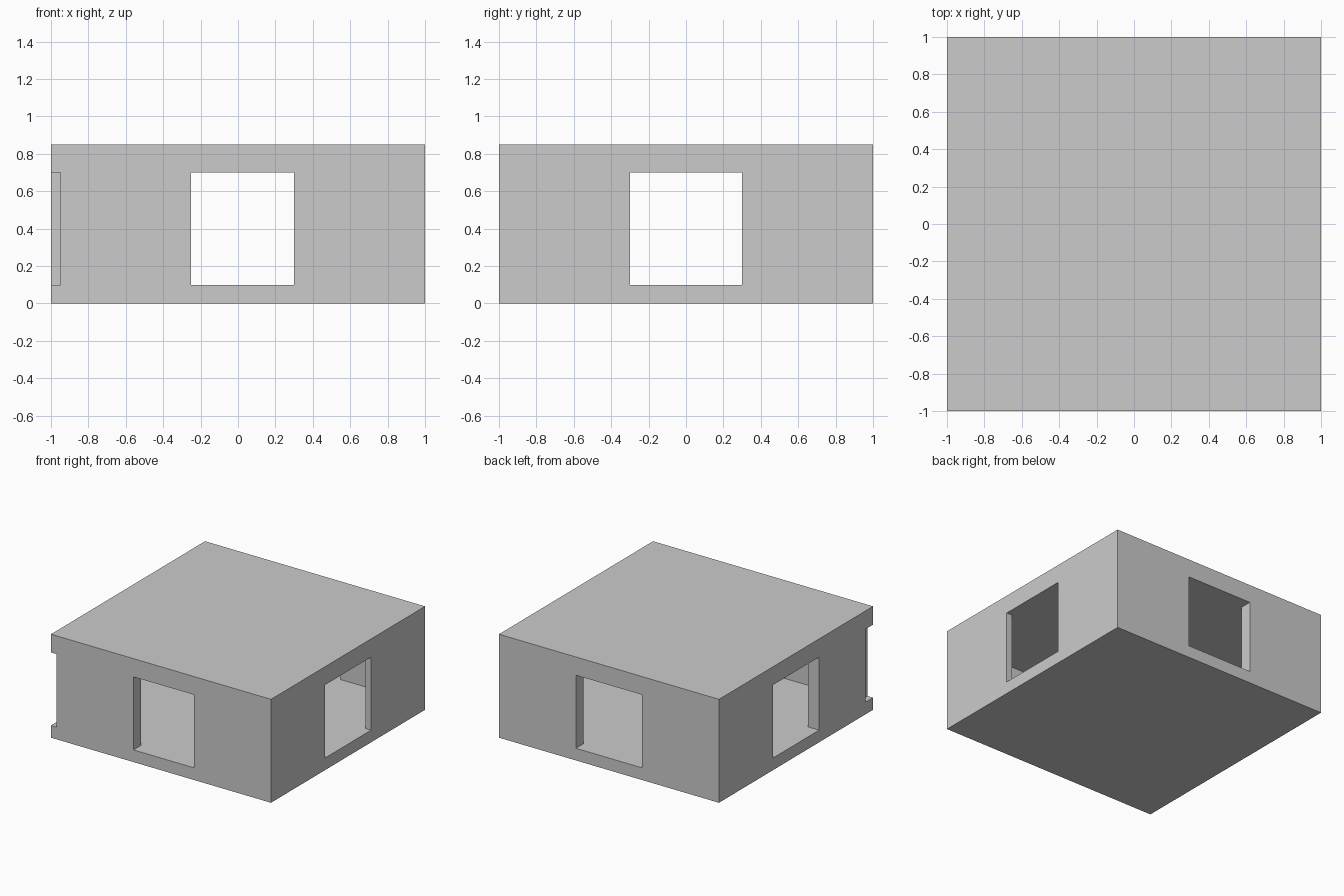
import bpy
import bmesh
from mathutils import Matrix, Vector

if "Cube" in bpy.data.objects:
    bpy.data.objects.remove(bpy.data.objects["Cube"])


def box(name, lo, hi):
    """Axis-aligned box between two corners."""
    lo, hi = Vector(lo), Vector(hi)
    bm = bmesh.new()
    bmesh.ops.create_cube(bm, size=1, matrix=Matrix.Diagonal((*(hi - lo), 1)))
    mesh = bpy.data.meshes.new(name)
    bm.to_mesh(mesh)
    bm.free()
    obj = bpy.data.objects.new(name, mesh)
    obj.location = (lo + hi) / 2
    bpy.context.collection.objects.link(obj)
    return obj


FLOOR, CEILING, TOP = 0.10, 0.70, 0.85

# Slabs
box("floor_slab", (-1, -1, 0), (1, 1, FLOOR))
box("roof_slab", (-1, -1, CEILING), (1, 1, TOP))

# Wall panels either side of each opening: (x0, x1, y0, y1)
panels = {
    "front_wall_left": (-0.95, -0.25, -1.0, -0.9),  # offset, leaves a corner notch
    "front_wall_right": (0.30, 0.95, -1.0, -0.9),
    "back_wall_left": (-0.90, -0.30, 0.9, 1.0),
    "back_wall_right": (0.30, 0.95, 0.9, 1.0),
    "left_wall_front": (-1.0, -0.9, -0.9, -0.3),
    "left_wall_back": (-1.0, -0.9, 0.3, 1.0),
    "right_wall_front": (0.95, 1.0, -1.0, -0.3),
    "right_wall_back": (0.95, 1.0, 0.3, 1.0),
}
for name, (x0, x1, y0, y1) in panels.items():
    box(name, (x0, y0, FLOOR), (x1, y1, CEILING))
